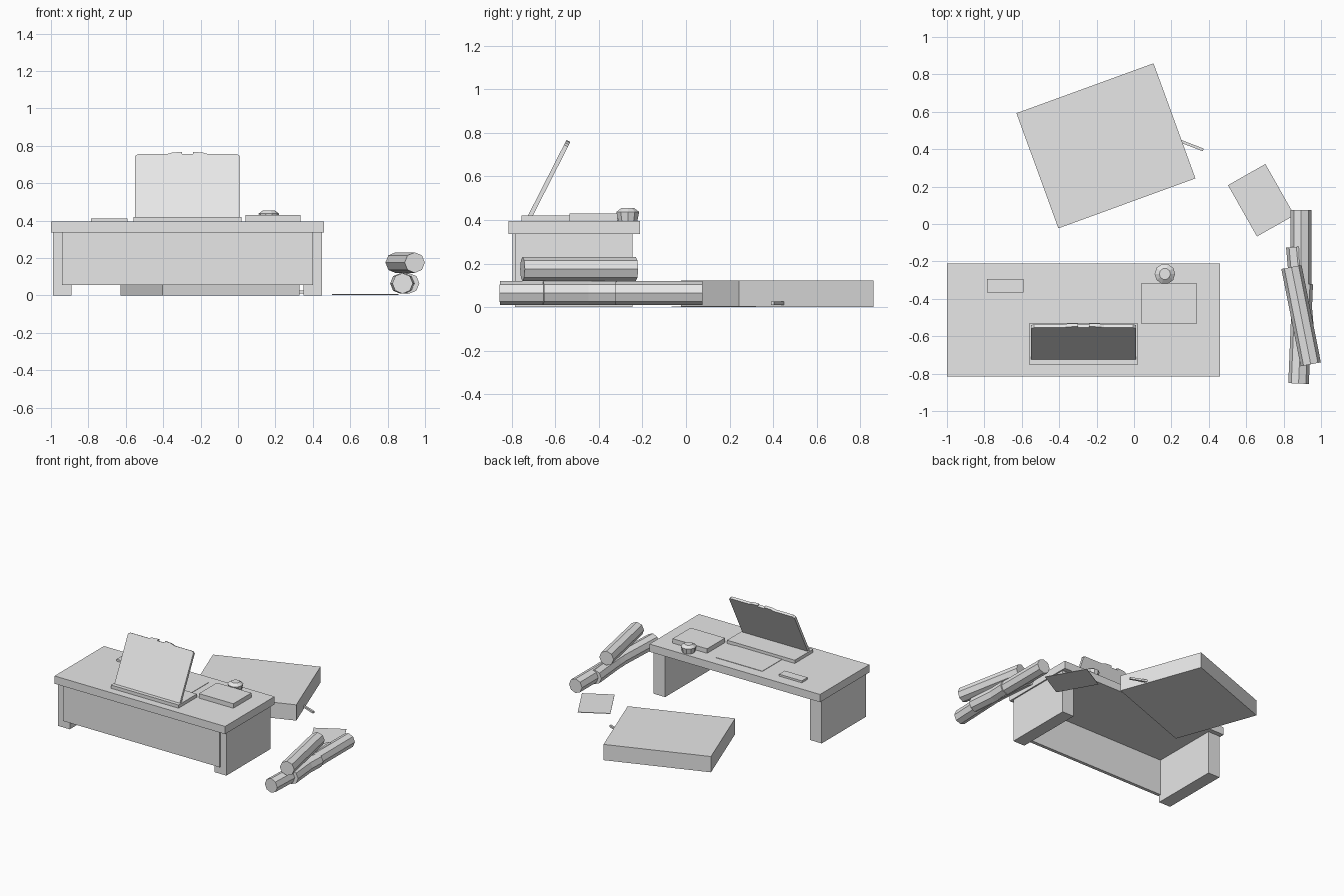
import bpy, bmesh, math
from mathutils import Matrix, Vector

if "Cube" in bpy.data.objects:
    bpy.data.objects.remove(bpy.data.objects["Cube"])

grey = bpy.data.materials.new("plain_grey")
grey.diffuse_color = (0.8, 0.8, 0.8, 1)
grey.use_nodes = True
grey.node_tree.nodes["Principled BSDF"].inputs["Base Color"].default_value = grey.diffuse_color


def finish(name, bm):
    bmesh.ops.recalc_face_normals(bm, faces=bm.faces)
    me = bpy.data.meshes.new(name)
    bm.to_mesh(me)
    bm.free()
    me.materials.append(grey)
    ob = bpy.data.objects.new(name, me)
    bpy.context.collection.objects.link(ob)
    return ob


def box(name, x, y, z, turn=0):
    """Box from (min, max) ranges, turned in degrees about its own centre."""
    bm = bmesh.new()
    bmesh.ops.create_cube(bm, size=1)
    bmesh.ops.scale(bm, vec=(x[1] - x[0], y[1] - y[0], z[1] - z[0]), verts=bm.verts)
    ob = finish(name, bm)
    ob.location = [(r[0] + r[1]) / 2 for r in (x, y, z)]
    ob.rotation_euler.z = math.radians(turn)
    return ob


def turned_box(name, cx, cy, w, d, z, turn):
    return box(name, (cx - w / 2, cx + w / 2), (cy - d / 2, cy + d / 2), z, turn)


def roll(name, a, b, z, r=0.055):
    """Eight-sided roll lying flat between two floor points."""
    a, b = Vector((*a, z)), Vector((*b, z))
    bm = bmesh.new()
    bmesh.ops.create_cone(bm, cap_ends=True, segments=8, radius1=r, radius2=r,
                          depth=(b - a).length)
    # keep one corner of the octagon pointing straight up
    d = (b - a).normalized()
    up = Vector((0, 0, 1))
    rot = Matrix((up, d.cross(up), d)).transposed()
    bmesh.ops.transform(bm, matrix=Matrix.Translation((a + b) / 2) @ rot.to_4x4(),
                        verts=bm.verts)
    return finish(name, bm)


# low desk
box("desk_top", (-1, 0.46), (-0.815, -0.21), (0.335, 0.395))
box("desk_leg_left", (-0.99, -0.89), (-0.785, -0.245), (0, 0.335))
box("desk_leg_right", (0.35, 0.45), (-0.785, -0.245), (0, 0.335))
box("desk_front_panel", (-0.94, 0.40), (-0.795, -0.77), (0.055, 0.335))

# things on the desk
box("stand_base", (-0.56, 0.02), (-0.755, -0.53), (0.395, 0.42))
box("small_block", (-0.785, -0.59), (-0.365, -0.295), (0.395, 0.41))
box("desk_book", (0.04, 0.335), (-0.535, -0.315), (0.395, 0.43))
box("desk_sheet", (-0.45, -0.05), (-0.53, -0.29), (0.395, 0.398))

# leaning board with a notched crest
half = [(0.28, 0), (0.28, 0.365), (0.265, 0.376), (0.11, 0.376),
        (0.08, 0.386), (0.03, 0.389), (0.03, 0.376)]
outline = half + [(-u, v) for u, v in reversed(half)]
bm = bmesh.new()
face = bm.faces.new([bm.verts.new((u, v, 0)) for u, v in outline])
ext = bmesh.ops.extrude_face_region(bm, geom=[face])
bmesh.ops.translate(bm, vec=(0, 0, -0.02),
                    verts=[g for g in ext["geom"] if isinstance(g, bmesh.types.BMVert)])
board = finish("leaning_board", bm)
board.location = (-0.27, -0.725, 0.42)
board.rotation_euler.x = math.radians(63)

# small faceted pot
bm = bmesh.new()
rings = []
for r, z in [(0.046, 0.395), (0.055, 0.437), (0.03, 0.455)]:
    rings.append([bm.verts.new((0.165 + r * math.cos(k * math.tau / 10),
                                -0.267 + r * math.sin(k * math.tau / 10), z))
                  for k in range(10)])
for lo, hi in zip(rings, rings[1:]):
    for k in range(10):
        j = (k + 1) % 10
        bm.faces.new((lo[k], lo[j], hi[j], hi[k]))
bm.faces.new(rings[0])
bm.faces.new(rings[-1])
finish("pot", bm)

# floor cushion, stick and loose sheet
turned_box("cushion", -0.15, 0.418, 0.78, 0.655, (0, 0.122), 20)
turned_box("stick", 0.30, 0.423, 0.15, 0.015, (0.01, 0.025), -21)
turned_box("floor_sheet", 0.68, 0.127, 0.23, 0.315, (0.002, 0.006), 29.5)

# stack of rolls
roll("roll_back", (0.893, 0.075), (0.893, -0.46), 0.064)
roll("roll_middle", (0.868, -0.122), (0.915, -0.655), 0.064)
roll("roll_front", (0.902, -0.32), (0.88, -0.853), 0.064)
roll("roll_top", (0.842, -0.23), (0.945, -0.75), 0.175)
